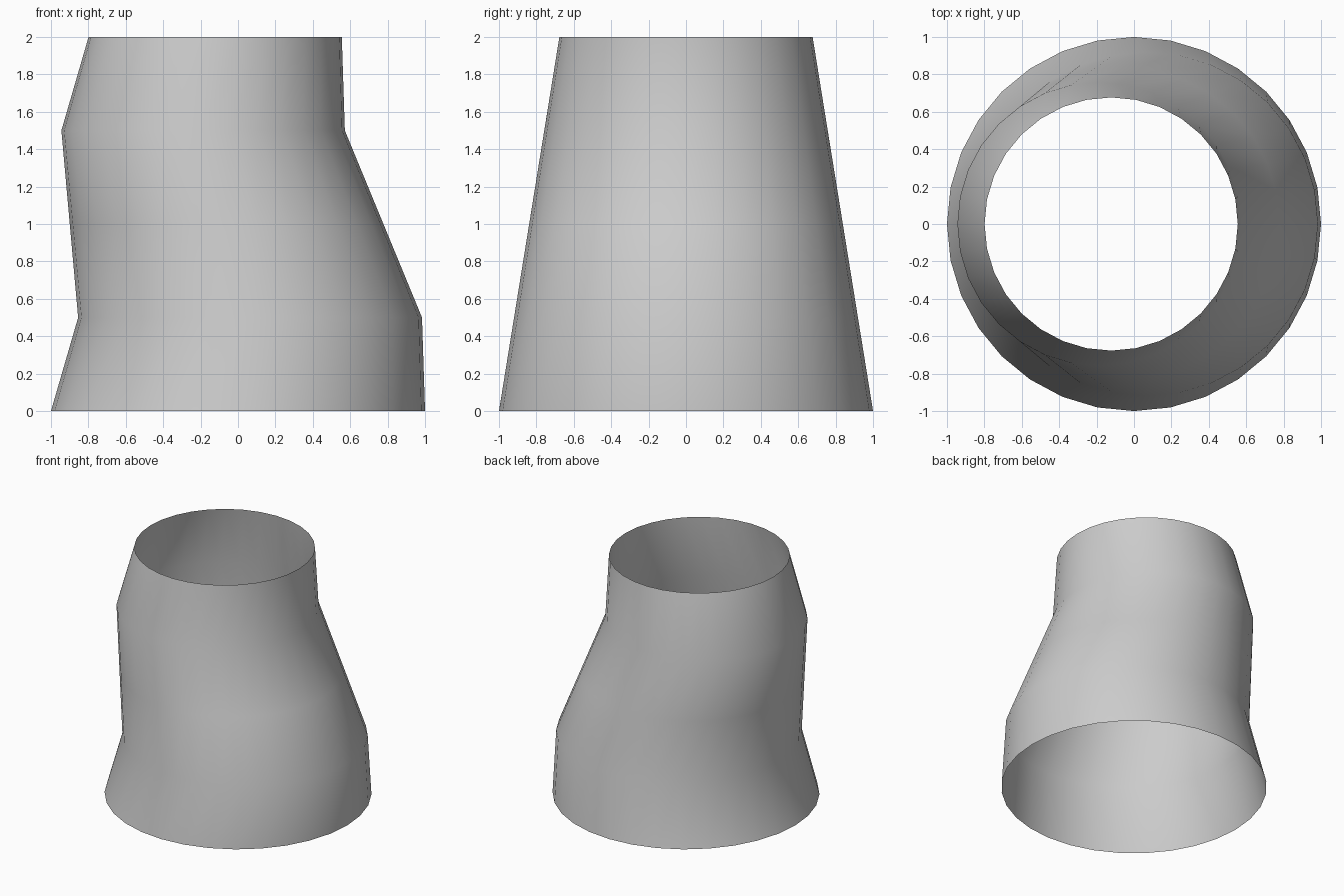
import bpy, bmesh, math

cube = bpy.data.objects.get("Cube")
if cube:
    bpy.data.objects.remove(cube, do_unlink=True)

SIDES = 32
LEVELS = 4
TOP_RADIUS = 0.677
TOP_SHIFT = -0.122
SWAY = 0.095

# Plain grey surface
grey = bpy.data.materials.new("light grey")
grey.use_nodes = True
colour = (0.6, 0.6, 0.6, 1)
grey.diffuse_color = colour
grey.node_tree.nodes["Principled BSDF"].inputs["Base Color"].default_value = colour

# Open tapered tube: stacked rings that narrow, drift and sway sideways
bm = bmesh.new()
rings = []
for level in range(LEVELS + 1):
    t = level / LEVELS
    radius = 1 + (TOP_RADIUS - 1) * t
    shift = TOP_SHIFT * t + SWAY * math.sin(math.tau * t)
    ring = []
    for i in range(SIDES):
        a = math.tau * i / SIDES
        ring.append(bm.verts.new((shift + radius * math.cos(a), radius * math.sin(a), 2 * t)))
    rings.append(ring)

# Skin the rings, leaving both ends open
for low, high in zip(rings, rings[1:]):
    for i in range(SIDES):
        j = (i + 1) % SIDES
        bm.faces.new((low[i], low[j], high[j], high[i])).smooth = True

mesh = bpy.data.meshes.new("swaying_tube")
bm.to_mesh(mesh)
bm.free()
mesh.materials.append(grey)
tube = bpy.data.objects.new("swaying_tube", mesh)
bpy.context.collection.objects.link(tube)
